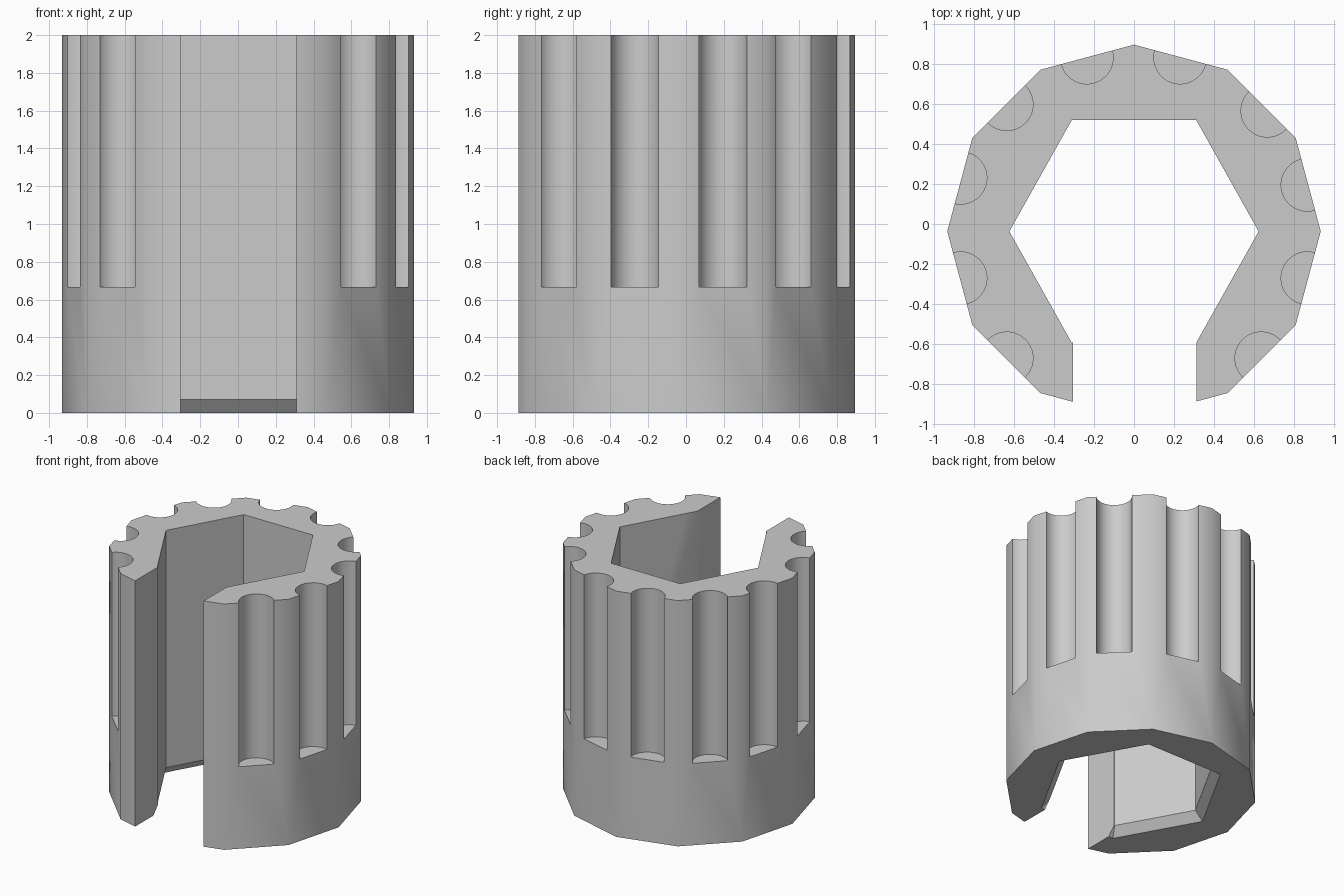
import bpy, bmesh, math

if "Cube" in bpy.data.objects:
    bpy.data.objects.remove(bpy.data.objects["Cube"])

CY = -0.037          # centre of the rings in y
HEIGHT = 2.0
FLUTE_FLOOR = 0.667
FLUTE_R = 0.131


def ring(radius, sides, cx=0.0, cy=CY, sy=1.0):
    return [(cx + radius * math.cos(2 * math.pi * i / sides),
             cy + sy * radius * math.sin(2 * math.pi * i / sides)) for i in range(sides)]


def loft(name, sections):
    """Closed solid through a stack of (z, outline) sections."""
    bm = bmesh.new()
    rows = [[bm.verts.new((x, y, z)) for x, y in pts] for z, pts in sections]
    n = len(rows[0])
    for a, b in zip(rows, rows[1:]):
        for i in range(n):
            j = (i + 1) % n
            bm.faces.new((a[i], a[j], b[j], b[i]))
    bm.faces.new(rows[0][::-1])
    bm.faces.new(rows[-1])
    bmesh.ops.recalc_face_normals(bm, faces=bm.faces)
    mesh = bpy.data.meshes.new(name)
    bm.to_mesh(mesh)
    bm.free()
    obj = bpy.data.objects.new(name, mesh)
    bpy.context.collection.objects.link(obj)
    return obj


def cut(target, cutter):
    mod = target.modifiers.new(cutter.name, 'BOOLEAN')
    mod.operation = 'DIFFERENCE'
    mod.solver = 'EXACT'
    mod.object = cutter
    bpy.context.view_layer.objects.active = target
    bpy.ops.object.modifier_apply(modifier=mod.name)
    bpy.data.objects.remove(cutter, do_unlink=True)


# Twelve-sided body
body = loft("fluted_collar", [(0, ring(0.932, 12)), (HEIGHT, ring(0.932, 12))])

# Hexagonal bore, flared at the bottom
SY = 0.555 / (0.622 * math.sin(math.pi / 3))
bore = ring(0.622, 6, sy=SY)
cut(body, loft("bore_cutter", [(-0.07, ring(0.758, 6, sy=SY)), (0.07, bore), (2.1, bore)]))

# Slot through the front
slot = [(-0.304, -1.2), (0.311, -1.2), (0.311, -0.3), (-0.304, -0.3)]
cut(body, loft("slot_cutter", [(-0.1, slot), (2.1, slot)]))

# Finger flutes running down from the top
flutes = [(-0.235, 0.83), (0.23, 0.83), (-0.635, 0.597), (0.665, 0.565),
          (-0.865, 0.23), (0.865, 0.195), (-0.865, -0.27), (0.865, -0.27),
          (-0.635, -0.67), (0.635, -0.67)]
for x, y in flutes:
    outline = ring(FLUTE_R, 40, x, y)
    cut(body, loft("flute_cutter", [(FLUTE_FLOOR, outline), (2.1, outline)]))

# Plain grey finish
grey = bpy.data.materials.new("grey_plastic")
grey.diffuse_color = (0.6, 0.6, 0.6, 1)
grey.use_nodes = True
grey.node_tree.nodes["Principled BSDF"].inputs["Base Color"].default_value = grey.diffuse_color
body.data.materials.clear()
body.data.materials.append(grey)
for p in body.data.polygons:
    p.material_index = 0

bpy.ops.object.select_all(action='DESELECT')
body.select_set(True)
bpy.context.view_layer.objects.active = body
bpy.ops.object.shade_smooth_by_angle(angle=math.radians(32))
